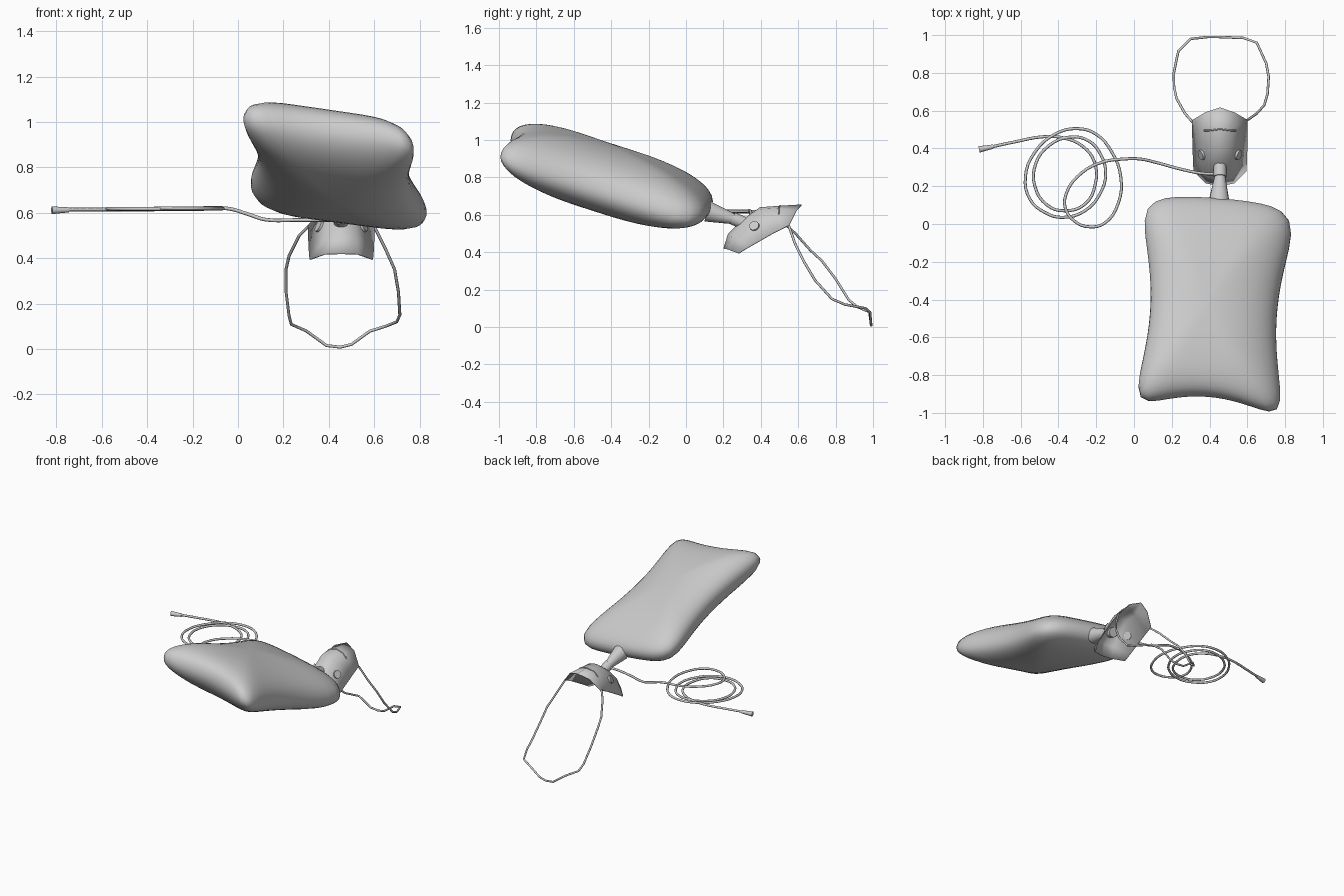
import bpy, bmesh, math
from mathutils import Vector

if "Cube" in bpy.data.objects:
    bpy.data.objects.remove(bpy.data.objects["Cube"])

CX = 0.455  # mask centre line


def finish(name, bm, angle=40):
    bmesh.ops.recalc_face_normals(bm, faces=bm.faces)
    me = bpy.data.meshes.new(name)
    bm.to_mesh(me)
    bm.free()
    ob = bpy.data.objects.new(name, me)
    bpy.context.collection.objects.link(ob)
    bpy.ops.object.select_all(action='DESELECT')
    ob.select_set(True)
    bpy.context.view_layer.objects.active = ob
    bpy.ops.object.shade_smooth_by_angle(angle=math.radians(angle))
    return ob


def cone(name, a, b, r1, r2, seg=16):
    a, b = Vector(a), Vector(b)
    bm = bmesh.new()
    bmesh.ops.create_cone(bm, cap_ends=True, segments=seg, radius1=r1, radius2=r2, depth=(b - a).length)
    q = (b - a).to_track_quat('Z', 'Y')
    for v in bm.verts:
        v.co = q @ v.co + (a + b) / 2
    return finish(name, bm)


def pipe(name, pts, radius, smooth):
    cu = bpy.data.curves.new(name, 'CURVE')
    cu.dimensions = '3D'
    cu.bevel_depth = radius
    cu.bevel_resolution = 2
    cu.use_fill_caps = True
    cu.resolution_u = 4
    sp = cu.splines.new('BEZIER' if smooth else 'POLY')
    p = sp.bezier_points if smooth else sp.points
    p.add(len(pts) - 1)
    for q, co in zip(p, pts):
        if smooth:
            q.co = co
            q.handle_left_type = q.handle_right_type = 'AUTO'
        else:
            q.co = (*co, 1)
    ob = bpy.data.objects.new(name, cu)
    bpy.context.collection.objects.link(ob)


# reservoir bag: sphere warped into a tilted, waisted pillow
NL, NR = Vector((-0.015, -0.985, 1.045)), Vector((0.80, -1.055, 0.925))
FL, FR = Vector((0.025, 0.13, 0.68)), Vector((0.875, 0.065, 0.57))
UP = Vector((-0.13, 0.31, 0.94)).normalized()
bm = bmesh.new()
bmesh.ops.create_uvsphere(bm, u_segments=64, v_segments=28, radius=1)
for v in bm.verts:
    x, y, z = v.co
    r = min(1, math.hypot(x, y))
    th = math.atan2(y, x)
    c, s = math.cos(th), math.sin(th)
    k = (abs(c) ** 6.5 + abs(s) ** 6.5) ** (-1 / 6.5) * r
    u, t = c * k, s * k
    u2 = u * (1 - 0.2 * max(0, 1 - t * t) ** 1.4)
    a, b = (u2 + 1) / 2, (t + 1) / 2
    p = NL.lerp(NR, a).lerp(FL.lerp(FR, a), b)
    p.y += (0.11 if t < 0 else 0.035) * t * t * (1 - u * u)
    h = math.copysign(abs(z) ** 0.9, z) * 0.18
    v.co = p + UP * h
finish("reservoir_bag", bm, 180)

# neck between bag and mask
cone("bag_neck", (0.45, 0.115, 0.618), (CX, 0.255, 0.577), 0.056, 0.028)
cone("neck_collar", (CX, 0.25, 0.58), (CX, 0.325, 0.55), 0.034, 0.034)

# mask shell: stations from chin to nose, each ridge / shoulder / rim
stations = [
    ((0, .20, .42), (.075, .215, .418), (.14, .28, .395)),
    ((0, .225, .50), (.065, .25, .495), (.143, .33, .425)),
    ((0, .31, .58), (.06, .32, .57), (.145, .40, .465)),
    ((0, .395, .64), (.055, .40, .63), (.147, .47, .505)),
    ((0, .50, .648), (.055, .49, .635), (.147, .51, .525)),
    ((0, .617, .655), (.08, .59, .625), (.147, .55, .545)),
]
bm = bmesh.new()
rows = []
for c, m, r in stations:
    ring = [(-r[0], *r[1:]), (-m[0], *m[1:]), c, m, r]
    rows.append([bm.verts.new((CX + x, y, z)) for x, y, z in ring])
for a, b in zip(rows, rows[1:]):
    for i in range(4):
        bm.faces.new((a[i], a[i + 1], b[i + 1], b[i]))
mask = finish("mask_shell", bm, 60)
sol = mask.modifiers.new("thickness", 'SOLIDIFY')
sol.thickness = 0.006

# exhalation valves and nose clip
for side, sx in (("left", -1), ("right", 1)):
    n = Vector((.84 * sx, -.33, .43))
    p = Vector((CX + .093 * sx, .367, .538))
    cone("valve_" + side, p - n * .008, p + n * .012, .027, .027)
pipe("nose_clip", [(CX - .085, .495, .605), (CX - .055, .495, .636), (CX, .502, .649),
                   (CX + .055, .495, .636), (CX + .085, .495, .605)], 0.004, False)

# head strap
pipe("head_strap", [
    (.31, .54, .54), (.27, .585, .50), (.225, .665, .41), (.212, .727, .353), (.211, .80, .257),
    (.225, .87, .145), (.235, .915, .108), (.30, .98, .08), (.39, .99, .015), (.45, .99, .008),
    (.50, .988, .02), (.58, .985, .078), (.65, .96, .10), (.70, .85, .12), (.713, .78, .15),
    (.707, .69, .25), (.69, .63, .35), (.65, .585, .44), (.60, .55, .54)], 0.0068, False)

# coiled supply tube
lead = [(.44, .265, .568), (.36, .268, .568), (.25, .29, .568), (.12, .325, .57), (.04, .343, .595), (-.04, .345, .618)]
coil = [(-.19, .32), (-.30, .25), (-.355, .17), (-.365, .09), (-.315, .015), (-.235, -.015),
        (-.155, .005), (-.085, .105), (-.07, .25), (-.12, .385), (-.20, .475), (-.30, .505),
        (-.42, .475), (-.525, .38), (-.575, .25), (-.55, .13), (-.47, .06), (-.38, .035),
        (-.26, .07), (-.18, .16), (-.15, .265), (-.175, .365), (-.24, .44), (-.34, .46),
        (-.45, .415), (-.52, .32), (-.525, .20), (-.46, .10), (-.37, .07), (-.26, .105),
        (-.205, .21), (-.21, .33), (-.27, .41), (-.37, .455), (-.48, .462), (-.63, .435), (-.77, .405)]
N = len(coil)
pipe("supply_tube", lead + [(x, y, .62 - .006 * i / N) for i, (x, y) in enumerate(coil)], 0.008, True)
cone("tube_connector", (-.745, .41, .613), (-.82, .395, .611), .011, .017, 12)
